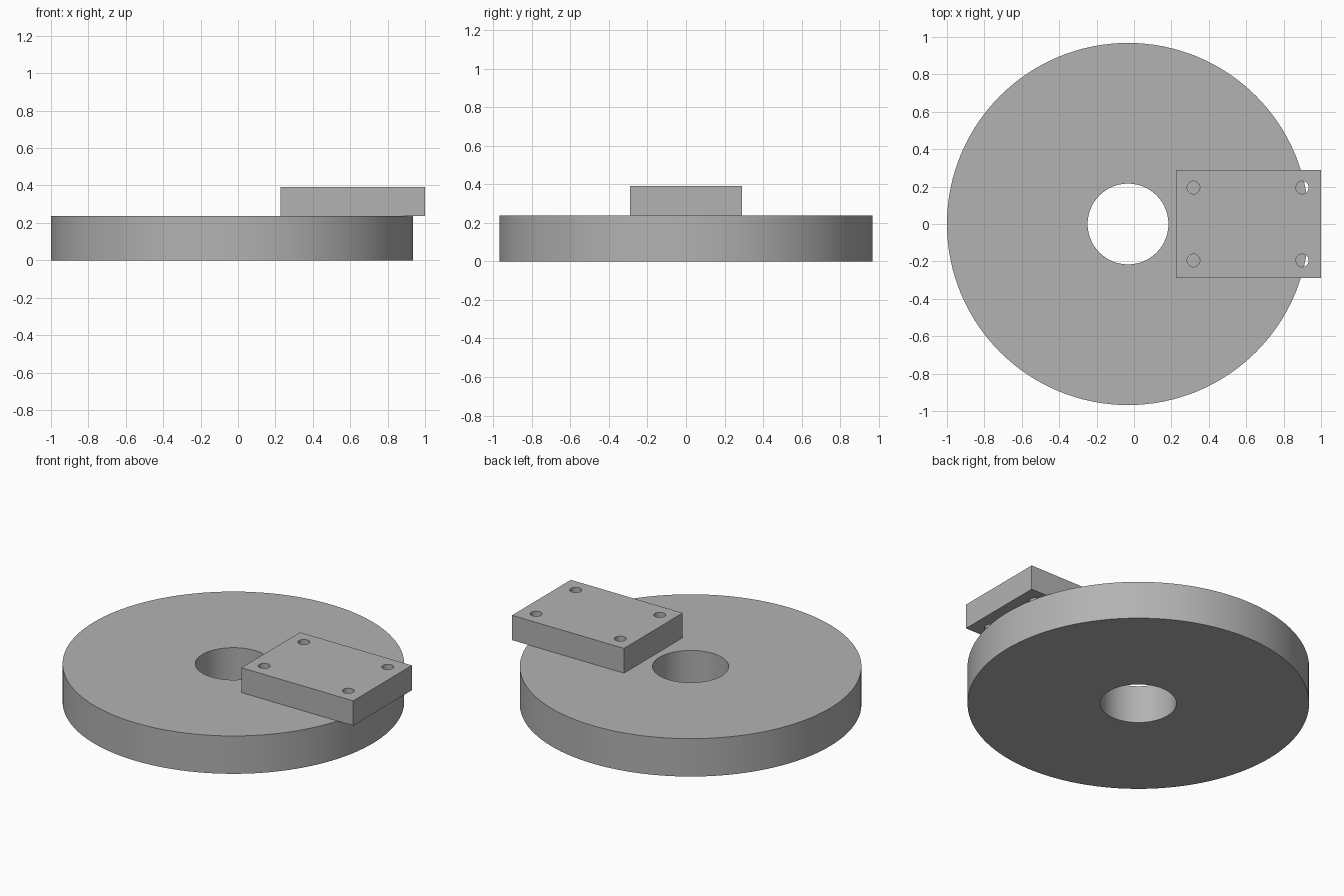
import bpy
import math

cube = bpy.data.objects.get("Cube")
if cube:
    bpy.data.objects.remove(cube, do_unlink=True)

DISC_X, DISC_R, DISC_H = -0.032, 0.968, 0.237
BORE_R = 0.216
PLATE_MIN, PLATE_MAX, PLATE_HALF_Y, PLATE_TOP = 0.226, 1.0, 0.29, 0.392
HOLE_R, HOLE_HALF_Y = 0.034, 0.195

grey = bpy.data.materials.new("plain grey")
grey.use_nodes = True
colour = (0.45, 0.45, 0.45, 1)
grey.diffuse_color = colour
grey.node_tree.nodes["Principled BSDF"].inputs["Base Color"].default_value = colour


def cylinder(name, x, y, z0, z1, radius, sides):
    bpy.ops.mesh.primitive_cylinder_add(vertices=sides, radius=radius, depth=z1 - z0,
                                        location=(x, y, (z0 + z1) / 2))
    obj = bpy.context.object
    obj.name = name
    obj.data.materials.append(grey)
    return obj


def drill(target, cutter):
    """Cut the cutter out of the target, then discard it."""
    cutter.hide_render = True
    mod = target.modifiers.new("drill", 'BOOLEAN')
    mod.operation = 'DIFFERENCE'
    mod.solver = 'EXACT'
    mod.object = cutter
    bpy.context.view_layer.objects.active = target
    bpy.ops.object.modifier_apply(modifier=mod.name)
    bpy.data.objects.remove(cutter, do_unlink=True)


def smooth(obj):
    bpy.ops.object.select_all(action='DESELECT')
    obj.select_set(True)
    bpy.context.view_layer.objects.active = obj
    bpy.ops.object.shade_smooth_by_angle(angle=math.radians(30))


# Round base with a central bore
disc = cylinder("base_disc", DISC_X, 0, 0, DISC_H, DISC_R, 128)
drill(disc, cylinder("bore_cutter", DISC_X, 0, -0.1, DISC_H + 0.1, BORE_R, 64))
smooth(disc)

# Mounting plate overhanging the rim
bpy.ops.mesh.primitive_cube_add(size=1, location=((PLATE_MIN + PLATE_MAX) / 2, 0,
                                                  (DISC_H + PLATE_TOP) / 2))
plate = bpy.context.object
plate.name = "mounting_plate"
plate.scale = (PLATE_MAX - PLATE_MIN, 2 * PLATE_HALF_Y, PLATE_TOP - DISC_H)
bpy.ops.object.transform_apply(location=False, rotation=False, scale=True)
plate.data.materials.append(grey)

# Four through holes, one near each corner
for x in (0.318, 0.9):
    for side in (-1, 1):
        drill(plate, cylinder("hole_cutter", x, side * HOLE_HALF_Y,
                              DISC_H - 0.1, PLATE_TOP + 0.1, HOLE_R, 32))
smooth(plate)
